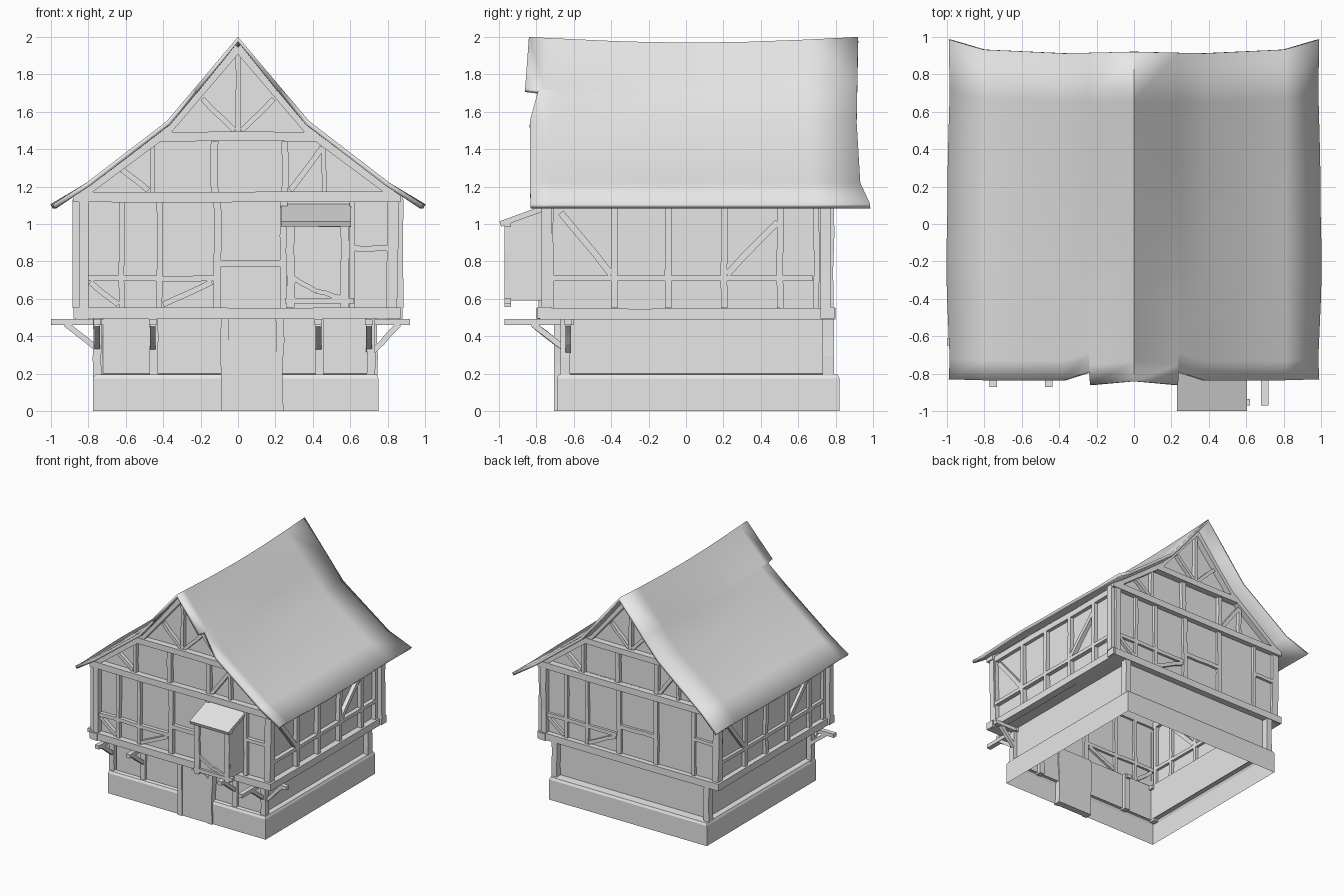
import bpy, bmesh, math, random
from mathutils import Matrix, Vector

random.seed(4)
if "Cube" in bpy.data.objects:
    bpy.data.objects.remove(bpy.data.objects["Cube"])

mat = bpy.data.materials.new("pale grey")
mat.use_nodes = True
mat.diffuse_color = (0.8, 0.8, 0.8, 1)
mat.node_tree.nodes["Principled BSDF"].inputs["Base Color"].default_value = (0.8, 0.8, 0.8, 1)

FRONT, RIGHT, BACK, LEFT = 0, 90, 180, 270


def finish(name, bm, angle=0, smooth=False):
    bmesh.ops.transform(bm, matrix=Matrix.Rotation(math.radians(angle), 4, "Z"), verts=bm.verts)
    bmesh.ops.recalc_face_normals(bm, faces=bm.faces)
    mesh = bpy.data.meshes.new(name)
    bm.to_mesh(mesh)
    bm.free()
    mesh.materials.append(mat)
    obj = bpy.data.objects.new(name, mesh)
    bpy.context.collection.objects.link(obj)
    if smooth:
        bpy.ops.object.select_all(action="DESELECT")
        obj.select_set(True)
        bpy.context.view_layer.objects.active = obj
        bpy.ops.object.shade_smooth_by_angle(angle=math.radians(30))
    return obj


def strut(name, a, b, width, inner, outer, face=FRONT, wobble=0.004, rows=4):
    """Hewn timber in a wall plane: a, b are (across, height); inner, outer are depths."""
    a, b = Vector(a), Vector(b)
    side = (b - a).orthogonal().normalized() * width / 2
    bm = bmesh.new()
    rings = []
    for i in range(rows):
        mid = a.lerp(b, i / (rows - 1))
        if 0 < i < rows - 1:
            mid = mid + side.normalized() * random.uniform(-wobble, wobble)
        p, q = mid - side, mid + side
        rings.append([bm.verts.new((c.x, -d, c.y))
                      for c, d in ((p, inner), (q, inner), (q, outer), (p, outer))])
    for r, s in zip(rings, rings[1:]):
        for k in range(4):
            bm.faces.new((r[k], r[(k + 1) % 4], s[(k + 1) % 4], s[k]))
    bm.faces.new(rings[0])
    bm.faces.new(rings[-1])
    return finish(name, bm, face)


def prism(name, pts, inner, outer, face=FRONT):
    """Outline of (across, height) points extruded between two depths."""
    bm = bmesh.new()
    f = bm.faces.new([bm.verts.new((u, -inner, z)) for u, z in pts])
    ext = bmesh.ops.extrude_face_region(bm, geom=[f])
    verts = [v for v in ext["geom"] if isinstance(v, bmesh.types.BMVert)]
    bmesh.ops.translate(bm, verts=verts, vec=(0, inner - outer, 0))
    return finish(name, bm, face)


def shell(name, rings, smooth=False):
    """Open rectangular skin through rings of (x0, x1, y0, y1, z)."""
    bm = bmesh.new()
    loops = [[bm.verts.new(c) for c in ((x0, y0, z), (x1, y0, z), (x1, y1, z), (x0, y1, z))]
             for x0, x1, y0, y1, z in rings]
    for r, s in zip(loops, loops[1:]):
        for k in range(4):
            bm.faces.new((r[k], r[(k + 1) % 4], s[(k + 1) % 4], s[k]))
    return finish(name, bm, 0, smooth)


# Stone base, ground floor walls, jetty underside and upper walls
shell("stone_base", [(-.775, .75, -.69, .82, 0), (-.775, .75, -.69, .82, .175),
                     (-.765, .74, -.68, .81, .195), (-.72, .7, -.65, .74, .2)])
shell("ground_walls", [(-.72, .7, -.65, .74, .19), (-.72, .7, -.65, .74, .5)])
shell("jetty_floor", [(-.72, .7, -.65, .74, .495), (-.85, .85, -.76, .78, .495)])
shell("upper_walls", [(-.82, .81, -.74, .75, .5), (-.83, .82, -.74, .75, 1.17)])

# Sill rails around the jetty
for face in (FRONT, BACK):
    strut("sill_rail", (-.88, .525), (.87, .525), .06, .72, .795, face)
for face in (RIGHT, LEFT):
    strut("side_sill_rail", (-.78, .52), (.8, .52), .06, .8, .865, face)

# Ground floor posts
for x in (-.752, -.45, .435, .71):
    strut("ground_post", (x, .18), (x, .5), .045, .62, .67)
for x in (-.75, .72):
    strut("rear_ground_post", (-x, .19), (-x, .5), .05, .73, .79, BACK)

# Door with arched top and tall jambs
arch = [(.075 + .125 * math.cos(t), .38 + .05 * math.sin(t))
        for t in (math.pi * i / 8 for i in range(9))]
prism("door_surround", [(-.06, 0), (.21, 0), (.21, .5), (-.06, .5)], .64, .692)
prism("door_leaf", [(-.05, 0), (.2, 0)] + arch, .65, .697)
for x in (-.07, .222):
    strut("door_jamb", (x, 0), (x, .5), .042, .64, .705, wobble=.006, rows=5)

# Outrigger beams with diagonal braces
for x, reach in ((-.752, -.87), (-.455, -.87), (.43, -.87), (.7, -.97)):
    strut("outrigger", (-.6, .475), (reach, .475), .032, x - .02, x + .02, RIGHT, 0)
    strut("outrigger_brace", (-.63, .32), (-.82, .465), .03, x - .015, x + .015, RIGHT)
for inner, brace, reach in ((-.7, -.92, -1), (.68, .86, .92)):
    strut("side_outrigger", (inner, .475), (reach, .475), .032, .61, .65, FRONT, 0)
    strut("side_brace", (inner + math.copysign(.04, inner), .32), (brace, .465), .03, .615, .645)

# Timber frame of the front and back: (start, end, width)
end_frame = [
    ((-.855, .55), (-.855, 1.13), .06), ((.82, .55), (.83, 1.13), .06),
    ((-.62, .55), (-.62, 1.13), .03), ((-.42, .55), (-.42, 1.13), .03),
    ((-.11, .55), (-.11, 1.13), .04), ((.245, .55), (.245, 1.13), .04),
    ((.61, .55), (.61, 1.13), .03), ((-.82, .71), (-.13, .71), .03),
    ((-.79, .69), (-.64, .57), .03), ((-.14, .69), (-.4, .57), .03),
    ((-.09, .79), (.23, .79), .035), ((.62, .87), (.8, .87), .03),
    ((-.88, 1.145), (.87, 1.145), .055), ((-.42, 1.465), (.42, 1.465), .05),
    ((-.125, 1.17), (-.125, 1.44), .04), ((.25, 1.17), (.25, 1.44), .035),
    ((-.455, 1.17), (-.455, 1.42), .025), ((.46, 1.17), (.46, 1.42), .025),
    ((-.62, 1.29), (-.48, 1.18), .03), ((.28, 1.18), (.45, 1.41), .03),
    ((0, 1.49), (0, 1.92), .028),
    ((-.02, 1.5), (-.19, 1.67), .028), ((.02, 1.5), (.19, 1.67), .028)]
gable = [(-.82, 1.1), (.82, 1.1), (.82, 1.18), (.38, 1.51), (0, 1.95), (-.38, 1.51), (-.82, 1.18)]
for face in (FRONT, BACK):
    prism("gable_wall", gable, .72, .74, face)
    for a, b, w in end_frame:
        out = .795 if a[1] == b[1] and a[1] > 1 else .772
        strut("end_timber", a, b, w, .72, out, face)
    for s in (-1, 1):
        strut("upper_rafter", (0, 1.945), (s * .38, 1.5), .05, .72, .79, face, 0)
        strut("lower_rafter", (s * .37, 1.505), (s * .86, 1.14), .05, .72, .79, face, 0)

# Timber frame of the two long sides
side_frame = [
    ((-.735, .55), (-.735, 1.14), .055), ((.765, .55), (.765, 1.14), .05),
    ((-.38, .55), (-.38, 1.14), .035), ((-.095, .55), (-.095, 1.14), .035),
    ((.205, .55), (.205, 1.14), .035), ((.505, .55), (.505, 1.14), .035),
    ((.695, .55), (.695, 1.14), .03), ((-.71, .71), (.68, .71), .03),
    ((-.67, 1.06), (-.4, .73), .035), ((.49, 1.01), (.22, .73), .035),
    ((-.76, 1.12), (.77, 1.12), .05)]
for face in (RIGHT, LEFT):
    for a, b, w in side_frame:
        strut("side_timber", a, b, w, .8, .85, face)

# Projecting bay with lean-to roof
prism("bay_body", [(-.95, .59), (-.74, .59), (-.74, 1.08), (-.95, 1.0)], .26, .595, RIGHT)
strut("bay_roof", (-.993, 1.0), (-.73, 1.095), .03, .23, .605, RIGHT, 0)
for x in (.28, .57):
    strut("bay_post", (x, .555), (x, 1.0), .045, .935, .97)
strut("bay_sill", (.25, .59), (.62, .59), .03, .935, .97)
strut("bay_lintel", (.25, 1.0), (.605, 1.0), .03, .935, .97)
for a, b in (((.3, .71), (.42, .64)), ((.42, .64), (.56, .605))):
    strut("bay_brace", a, b, .025, .94, .965)

# Sagging, flared roof: half profile columns of (x, z, front y, back y)
half = [(0, 2, -.84, .92), (.235, 1.722, -.86, .915), (.24, 1.716, -.79, .915),
        (.38, 1.55, -.835, .912), (.81, 1.22, -.835, .932), (.985, 1.105, -.83, .985)]
cols = [(-x, z, f, b) for x, z, f, b in half[:0:-1]] + half
steps = (0, .06, .25, .36, .5, .65, .85, 1)
flare = (-.005, 0, .015, -.018, -.012, -.01, 0, -.005)
bm = bmesh.new()
grid = []
for t, extra in zip(steps, flare):
    row = []
    for x, z, f, b in cols:
        sag = .03 * math.sin(math.pi * t) * max(0, 1 - abs(x) / .8)
        wide = math.copysign(extra, x) if abs(x) > .9 else 0
        row.append(bm.verts.new((x + wide, f + (b - f) * t, z - sag)))
    grid.append(row)
for r, s in zip(grid, grid[1:]):
    for i in range(len(r) - 1):
        bm.faces.new((r[i], r[i + 1], s[i + 1], s[i]))
roof = finish("roof", bm, 0, True)
thick = roof.modifiers.new("thickness", "SOLIDIFY")
thick.thickness = .025
thick.offset = -1
